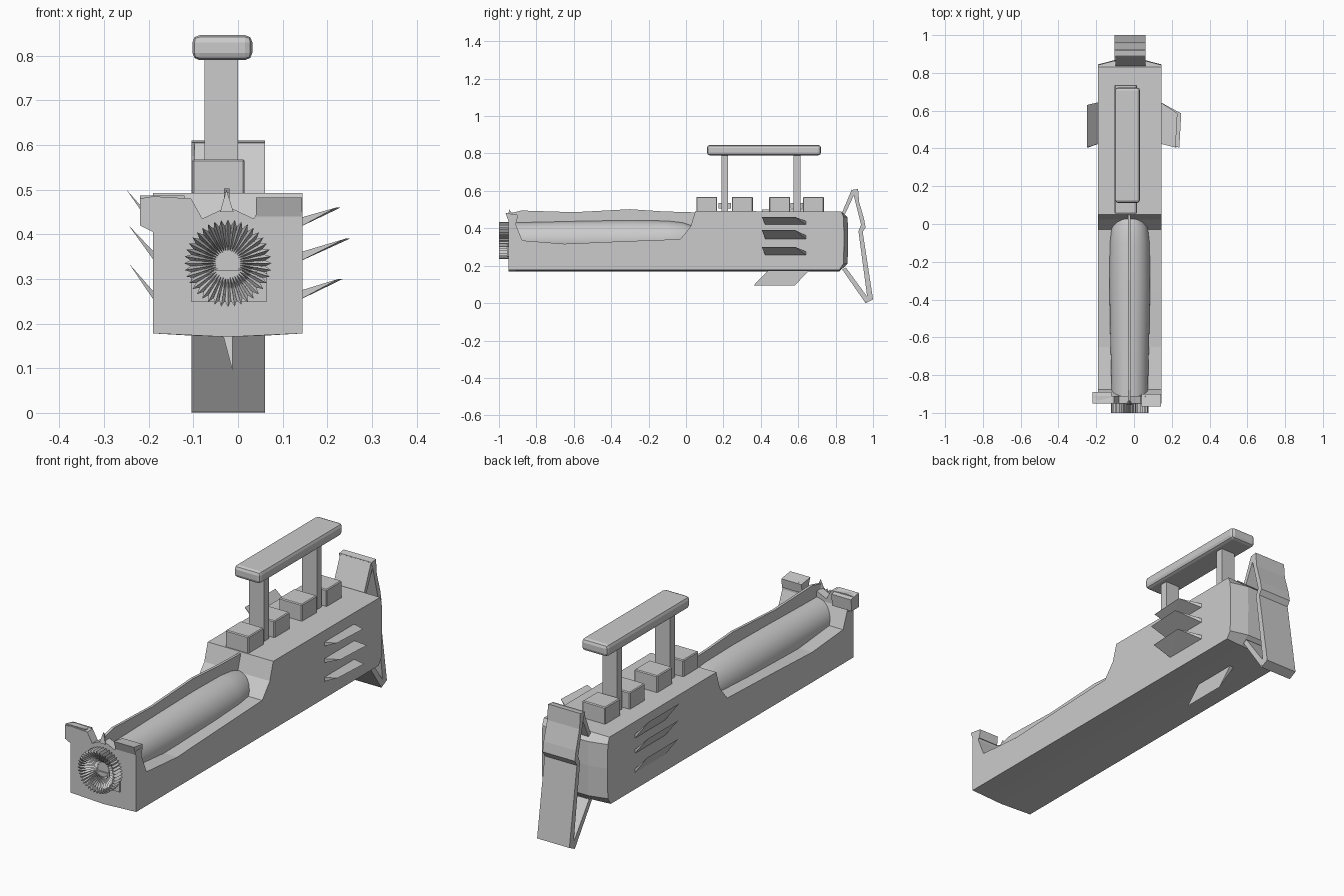
import bpy, bmesh
from math import sin, cos, pi

CX = -0.0225   # centre line of the gun


def finish(name, bm, smooth=False):
    bmesh.ops.recalc_face_normals(bm, faces=bm.faces[:])
    me = bpy.data.meshes.new(name)
    bm.to_mesh(me)
    bm.free()
    ob = bpy.data.objects.new(name, me)
    bpy.context.collection.objects.link(ob)
    if smooth:
        bpy.context.view_layer.objects.active = ob
        ob.select_set(True)
        bpy.ops.object.shade_smooth_by_angle(angle=0.6)
        ob.select_set(False)
    return ob


def loft(name, rings, caps=True, smooth=False):
    """Bridge equal-length rings of 3D points and cap both ends."""
    bm = bmesh.new()
    vs = [[bm.verts.new(p) for p in r] for r in rings]
    n = len(rings[0])
    for a, b in zip(vs, vs[1:]):
        for i in range(n):
            bm.faces.new((a[i], a[(i + 1) % n], b[(i + 1) % n], b[i]))
    if caps:
        bm.faces.new(vs[0])
        bm.faces.new(vs[-1])
    return finish(name, bm, smooth)


def side_prism(name, profile, x0, x1):
    return loft(name, [[(x, y, z) for y, z in profile] for x in (x0, x1)])


def box(name, x0, x1, y0, y1, z0, z1, bevel=0.0, segs=1):
    ob = side_prism(name, [(y0, z0), (y1, z0), (y1, z1), (y0, z1)], x0, x1)
    if bevel:
        m = ob.modifiers.new("bevel", 'BEVEL')
        m.width, m.segments = bevel, segs
    return ob


def hull(name, pts):
    bm = bmesh.new()
    for p in pts:
        bm.verts.new(p)
    bmesh.ops.convex_hull(bm, input=bm.verts[:])
    return finish(name, bm)


# Main body: side profile lofted across, belly and rear slightly bulged
body_rings = []
for x, drop, back in ((-0.19, 0, 0), (-0.105, 0.005, 0.022), (CX, 0.008, 0.022),
                      (0.06, 0.005, 0.022), (0.145, 0, 0)):
    body_rings.append([(x, y, z) for y, z in [
        (-0.91, 0.178 - drop), (0.82, 0.178 - drop), (0.842 + back, 0.21), (0.845 + back, 0.35),
        (0.842 + back, 0.46), (0.83, 0.49), (0.05, 0.492), (0.025, 0.41),
        (-0.03, 0.342), (-0.35, 0.33), (-0.65, 0.317), (-0.875, 0.335), (-0.91, 0.42)]])
loft("body", body_rings)

# Front plate with a saddle over the barrel and a horn to the left
plate = [(-0.19, 0.178), (CX, 0.17), (0.145, 0.178), (0.145, 0.46), (0.06, 0.475),
         (0.035, 0.435), (CX, 0.462), (-0.08, 0.435), (-0.105, 0.48), (-0.19, 0.485),
         (-0.22, 0.48), (-0.22, 0.42), (-0.19, 0.405)]
loft("front_plate", [[(x, y, z) for x, z in plate] for y in (-0.95, -0.91)])
side_prism("plate_tab_right", [(-0.965, 0.482), (-0.90, 0.472), (-0.905, 0.43), (-0.95, 0.44)], 0.04, 0.143)
side_prism("plate_tab_left", [(-0.945, 0.487), (-0.89, 0.475), (-0.895, 0.42), (-0.945, 0.42)], -0.22, -0.12)
box("muzzle_base", -0.105, 0.065, -0.957, -0.94, 0.25, 0.32)

# Barrel, swelling slightly in the middle
stations = [(-0.93, 0.096), (-0.8, 0.098), (-0.55, 0.104), (-0.3, 0.108), (-0.1, 0.105),
            (-0.02, 0.096), (0.03, 0.08)]
ring = lambda y, r, n=48: [(CX + r * cos(2 * pi * i / n), y, 0.335 + r * sin(2 * pi * i / n)) for i in range(n)]
loft("barrel", [ring(y, r) for y, r in stations], smooth=True)

# Fluted muzzle with conical recess
N = 80


def star(r_out, r_in, y_out, y_in):
    pts = []
    for i in range(N):
        r, y = (r_out, y_out) if i % 2 == 0 else (r_in, y_in)
        a = 2 * pi * i / N
        pts.append((CX + r * cos(a), y, 0.335 + r * sin(a)))
    return pts


loft("muzzle", [star(0.098, 0.084, -0.92, -0.92), star(0.098, 0.084, -1.0, -1.0),
                star(0.06, 0.052, -0.99, -0.955), star(0.002, 0.002, -0.92, -0.92)])

# Thin rib along the barrel top
side_prism("barrel_rib", [(-0.94, 0.40), (0.06, 0.40), (0.055, 0.485), (-0.12, 0.49), (-0.3, 0.502),
                          (-0.6, 0.486), (-0.88, 0.495), (-0.94, 0.48)], -0.031, -0.019)
hull("front_sight_spike", [(-0.04, -0.955, 0.45), (-0.01, -0.955, 0.45), (-0.025, -0.91, 0.45),
                           (-0.026, -0.945, 0.5)])

# Blocks on top of the housing
for i, y in enumerate((0.055, 0.245, 0.445, 0.625)):
    box(f"top_block_{i + 1}", -0.103, 0.015, y, y + 0.112, 0.48, 0.568, 0.004)

# Carry handle: two posts, brackets and a rounded bar
for i, y in enumerate((0.207, 0.593)):
    box(f"handle_post_{i + 1}", -0.075, 0.0, y - 0.018, y + 0.018, 0.48, 0.80)
    box(f"handle_bracket_{i + 1}", -0.062, -0.012, y - 0.034, y + 0.034, 0.505, 0.535)
box("handle_bar", -0.102, 0.032, 0.112, 0.722, 0.79, 0.846, 0.016, 2)

# Shoulder stock: butt plate and two braces
side_prism("butt_plate", [(0.885, 0.605), (0.92, 0.61), (0.926, 0.54), (0.952, 0.45), (0.96, 0.405),
                          (0.945, 0.38), (1.0, 0.02), (0.96, 0.0), (0.968, 0.04), (0.922, 0.385),
                          (0.936, 0.42), (0.897, 0.575)], -0.104, 0.061)
side_prism("stock_brace_upper", [(0.835, 0.485), (0.85, 0.475), (0.906, 0.595), (0.886, 0.607)], -0.097, 0.06)
side_prism("stock_brace_lower", [(0.835, 0.18), (0.855, 0.19), (0.972, 0.03), (0.958, 0.003)], -0.104, 0.061)

# Side vanes: sharp wedges (side root x, root z, tip x, tip z)
vanes = {"right": (0.14, [(0.425, 0.23, 0.46), (0.348, 0.25, 0.39), (0.262, 0.235, 0.30)]),
         "left": (-0.185, [(0.415, -0.25, 0.50), (0.345, -0.245, 0.42), (0.255, -0.243, 0.333)])}
for side, (rx, rows) in vanes.items():
    tip_back = 0.585 if side == "right" else 0.63
    for i, (rz, tx, tz) in enumerate(rows):
        hull(f"vane_{side}_{i + 1}",
             [(rx, y, rz + d) for y in (0.425, 0.645) for d in (-0.008, 0.012)] +
             [(tx - 0.01 * (tx > 0), 0.405, tz), (tx, tip_back, tz)])

# Belly fin
hull("belly_fin", [(x, y, 0.176) for x in (-0.034, -0.012) for y in (0.44, 0.66)] +
     [(-0.012, 0.36, 0.093), (-0.012, 0.58, 0.093)])
